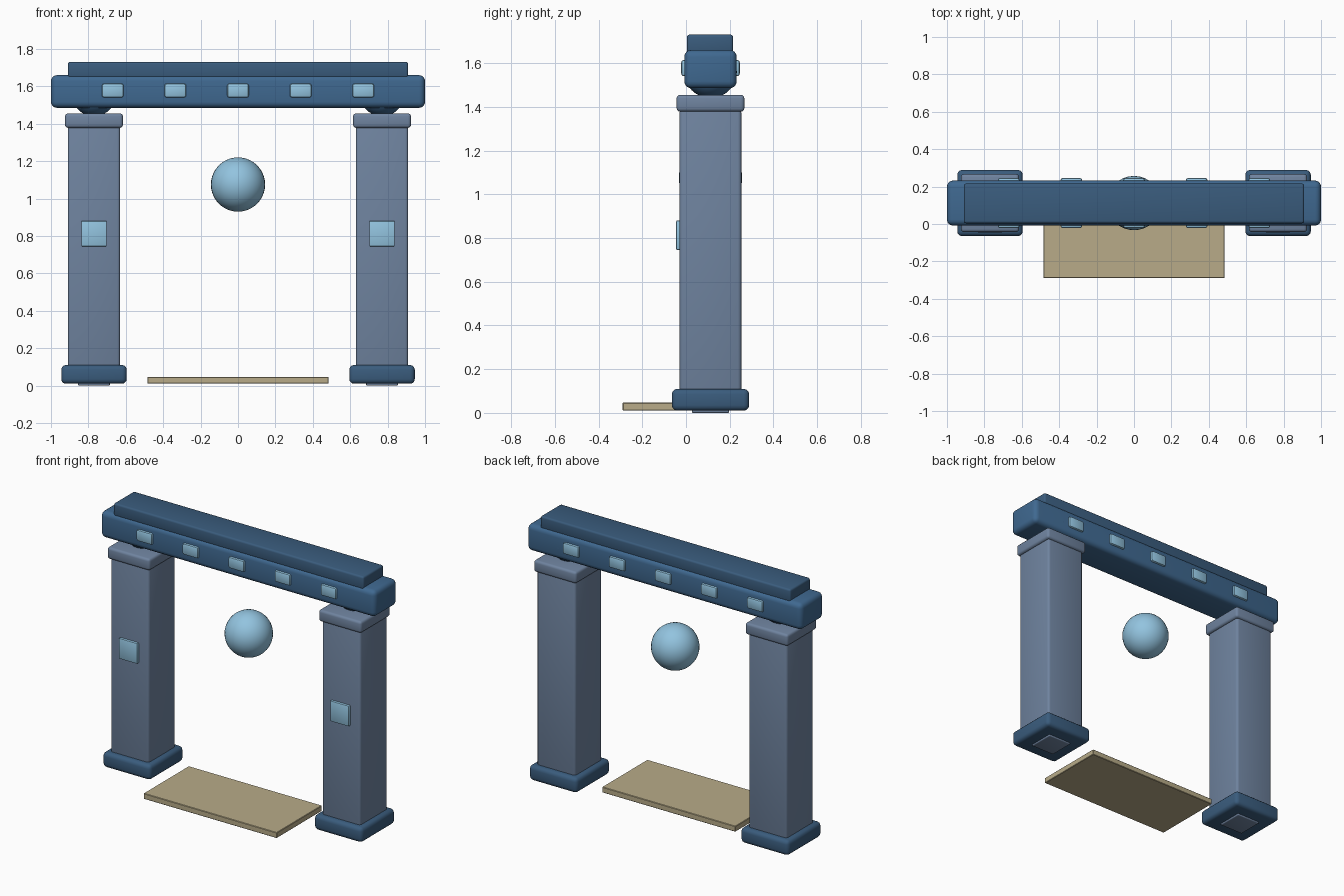
import bpy
import math

if "Cube" in bpy.data.objects:
    bpy.data.objects.remove(bpy.data.objects["Cube"])


def material(name, rgb):
    m = bpy.data.materials.new(name)
    m.diffuse_color = (*rgb, 1.0)
    m.use_nodes = True
    m.node_tree.nodes["Principled BSDF"].inputs["Base Color"].default_value = m.diffuse_color
    return m


SLATE = material("slate", (0.16, 0.23, 0.35))
BLUE = material("blue", (0.05, 0.14, 0.28))
NAVY = material("navy", (0.042, 0.107, 0.205))
GLOW = material("pale_blue", (0.29, 0.55, 0.74))
SAND = material("sand", (0.48, 0.41, 0.25))


def finish(ob, name, mat, angle=35):
    ob.name = name
    ob.data.materials.append(mat)
    bpy.ops.object.shade_smooth_by_angle(angle=math.radians(angle))
    return ob


def block(name, x, y, z, mat, bevel=0.0, segments=3):
    """Box from (min, max) ranges with rounded edges."""
    bpy.ops.mesh.primitive_cube_add(size=1)
    ob = bpy.context.object
    for v in ob.data.vertices:
        for i, (lo, hi) in enumerate((x, y, z)):
            v.co[i] = lo if v.co[i] < 0 else hi
    if bevel:
        mod = ob.modifiers.new("round", 'BEVEL')
        mod.width = bevel
        mod.segments = segments
        bpy.ops.object.modifier_apply(modifier=mod.name)
    return finish(ob, name, mat)


def ball(name, loc, r, mat):
    bpy.ops.mesh.primitive_uv_sphere_add(segments=32, ring_count=20, radius=r, location=loc)
    return finish(bpy.context.object, name, mat, 60)


def around(c, half):
    return (c - half, c + half)


Y = 0.112  # depth centre of the gate

# Pillars with base, capital, bearing ball and front panel
for side, s in (("left", -1), ("right", 1)):
    x = 0.77 * s
    block(side + "_foot", around(x, 0.085), around(Y, 0.085), (0.0, 0.03), SLATE, 0.006)
    block(side + "_base", around(x, 0.175), around(Y, 0.177), (0.01, 0.11), NAVY, 0.025)
    block(side + "_pillar", around(x, 0.14), around(Y, 0.141), (0.09, 1.39), SLATE, 0.016)
    block(side + "_capital", around(x, 0.155), around(Y, 0.155), (1.378, 1.455), SLATE, 0.016)
    ball(side + "_bearing_ball", (x, Y + 0.001 * s, 1.56), 0.1195, BLUE)
    block(side + "_pillar_panel", around(x, 0.068), (-0.045, -0.015), (0.745, 0.88), GLOW, 0.005, 2)

# Lintel and the slab on top of it
block("lintel", (-1.0, 1.0), around(Y, 0.12), (1.485, 1.66), BLUE, 0.032, 4)
block("top_slab", (-0.91, 0.91), around(0.11, 0.106), (1.645, 1.73), NAVY, 0.012)

# Pale inlays on the front and back of the lintel
for i in range(5):
    for face, y in (("front", (-0.022, 0.01)), ("back", (0.214, 0.246))):
        block(f"{face}_inlay_{i + 1}", around(-0.67 + 0.335 * i, 0.058), y,
              (1.54, 1.615), GLOW, 0.012, 2)

# Floating orb and the flat step
ball("orb", (0, Y, 1.075), 0.145, GLOW)
block("step", (-0.485, 0.485), (-0.29, 0.18), (0.01, 0.047), SAND, 0.003, 1)
